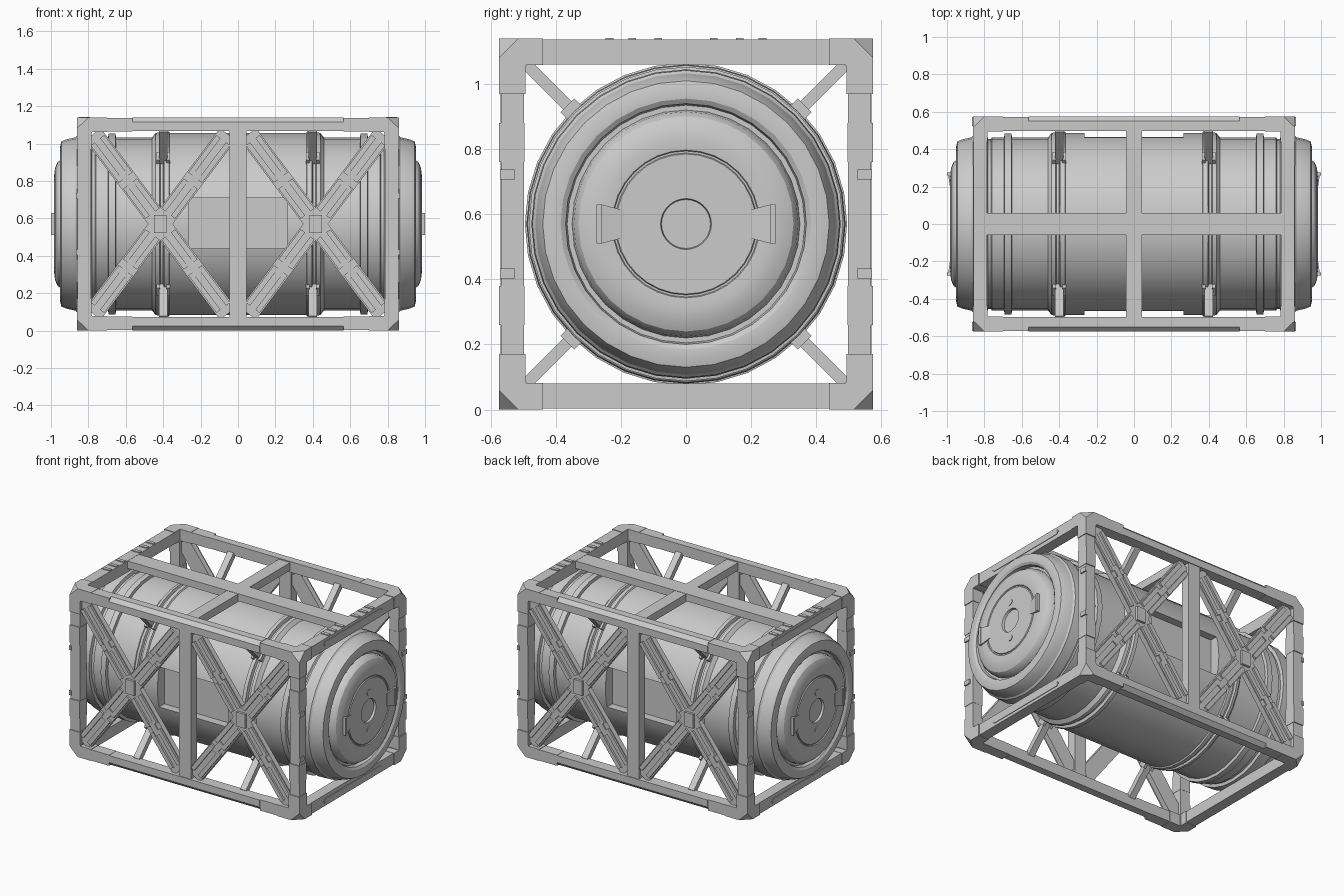
import bpy, bmesh, math
from mathutils import Matrix, Vector

if "Cube" in bpy.data.objects:
    bpy.data.objects.remove(bpy.data.objects["Cube"])

ZC = 0.57          # barrel axis height
SIDES = 32


def finish(bm, name, smooth=False):
    bmesh.ops.recalc_face_normals(bm, faces=bm.faces)
    me = bpy.data.meshes.new(name)
    bm.to_mesh(me)
    bm.free()
    ob = bpy.data.objects.new(name, me)
    bpy.context.collection.objects.link(ob)
    if smooth:
        smooth_by_angle(ob)
    return ob


def smooth_by_angle(ob):
    bpy.ops.object.select_all(action='DESELECT')
    ob.select_set(True)
    bpy.context.view_layer.objects.active = ob
    bpy.ops.object.shade_smooth_by_angle(angle=math.radians(28))


def box(bm, x0, x1, y0, y1, z0, z1, mat=Matrix()):
    m = (mat @ Matrix.Translation(((x0 + x1) / 2, (y0 + y1) / 2, (z0 + z1) / 2))
         @ Matrix.Diagonal((abs(x1 - x0), abs(y1 - y0), abs(z1 - z0), 1)))
    return bmesh.ops.create_cube(bm, size=1, matrix=m)['verts']


def revolve(name, prof):
    # closed solid of revolution about the barrel axis, profile is (x, r)
    bm = bmesh.new()
    rings = []
    for x, r in prof:
        rings.append([bm.verts.new((x, r * math.sin(2 * math.pi * i / SIDES),
                                    ZC + r * math.cos(2 * math.pi * i / SIDES))) for i in range(SIDES)])
    for a, b in zip(rings, rings[1:]):
        for i in range(SIDES):
            j = (i + 1) % SIDES
            bm.faces.new((a[i], a[j], b[j], b[i]))
    bm.faces.new(rings[0])
    bm.faces.new(rings[-1])
    return finish(bm, name)


# barrel: end cap, rolled rim, hoop, collar, centre drum
half = [(0.965, 0.075), (0.98, 0.078), (0.98, 0.215), (0.974, 0.218), (0.974, 0.224), (0.98, 0.227),
        (0.983, 0.26), (0.978, 0.30), (0.965, 0.33), (0.945, 0.345), (0.915, 0.35), (0.915, 0.365),
        (0.94, 0.37), (0.95, 0.385), (0.952, 0.41), (0.945, 0.44), (0.92, 0.452), (0.87, 0.463),
        (0.86, 0.472), (0.785, 0.475), (0.78, 0.455), (0.765, 0.455), (0.76, 0.463),
        (0.695, 0.463), (0.692, 0.483), (0.655, 0.483), (0.652, 0.463),
        (0.46, 0.463), (0.44, 0.487), (0.42, 0.49), (0.415, 0.475), (0.40, 0.475), (0.395, 0.495),
        (0.37, 0.495), (0.365, 0.486)]
barrel = revolve("barrel", half + [(-x, r) for x, r in reversed(half)])

# flat panel recess on the front and back of the drum
bm = bmesh.new()
for s in (-1, 1):
    box(bm, -0.265, 0.265, s * 0.41, s * 0.6, 0.44, 0.71)
cutter = finish(bm, "panel_cutter")
cutter.hide_render = True
mod = barrel.modifiers.new("panel", 'BOOLEAN')
mod.object = cutter
mod.operation = 'DIFFERENCE'
bpy.context.view_layer.objects.active = barrel
bpy.ops.object.modifier_apply(modifier=mod.name)
bpy.data.objects.remove(cutter)
smooth_by_angle(barrel)

# end latches and plugs
bm = bmesh.new()
for sx in (-1, 1):
    for sy in (-1, 1):
        box(bm, sx * 0.96, sx * 1.0, sy * 0.26, sy * 0.275, ZC - 0.06, ZC + 0.06)
        vs = box(bm, sx * 0.96, sx * 0.993, sy * 0.19, sy * 0.26, ZC - 0.06, ZC + 0.06)
        for v in vs:
            if abs(v.co.y) < 0.2:
                v.co.z = ZC + (v.co.z - ZC) * 0.7
                if abs(v.co.x) > 0.97:
                    v.co.x = sx * 0.983
    for dz in (-0.125, 0.125):
        bmesh.ops.create_cone(bm, cap_ends=True, segments=12, radius1=0.02, radius2=0.02, depth=0.03,
                              matrix=Matrix.Translation((sx * 0.969, 0, ZC + dz)) @ Matrix.Rotation(math.pi / 2, 4, 'Y'))
finish(bm, "end_latches")

# corner blocks: vertex cut off at each outer corner, with short sleeves
bm = bmesh.new()
for sx in (-1, 1):
    for sy in (-1, 1):
        for sz in (-1, 1):
            def P(x, y, z):
                return Vector((sx * x, sy * y, ZC + sz * z))
            pts = [P(x, y, z) for x in (0.78, 0.862) for y in (0.49, 0.575) for z in (0.485, 0.57)]
            pts.remove(P(0.862, 0.575, 0.57))
            pts += [P(0.80, 0.575, 0.57), P(0.862, 0.515, 0.57), P(0.862, 0.575, 0.51)]
            bmesh.ops.convex_hull(bm, input=[bm.verts.new(p) for p in pts])
            box(bm, sx * 0.783, sx * 0.862, sy * 0.493, sy * 0.575, ZC + sz * 0.40, ZC + sz * 0.49)
            box(bm, sx * 0.70, sx * 0.785, sy * 0.495, sy * 0.575, ZC + sz * 0.492, ZC + sz * 0.57)
            box(bm, sx * 0.783, sx * 0.862, sy * 0.44, sy * 0.495, ZC + sz * 0.488, ZC + sz * 0.57)
finish(bm, "corner_blocks")

# corner posts with wider cuffs and small lugs
bm = bmesh.new()
for sx in (-1, 1):
    for sy in (-1, 1):
        box(bm, sx * 0.787, sx * 0.857, sy * 0.497, sy * 0.568, 0.1, 1.04)
        for dz in (-1, 1):
            box(bm, sx * 0.785, sx * 0.86, sy * 0.496, sy * 0.574,
                ZC + dz * 0.19, ZC + dz * 0.31)
            box(bm, sx * 0.85, sx * 0.866, sy * 0.525, sy * 0.572, ZC + dz * 0.137, ZC + dz * 0.167)
finish(bm, "corner_posts")

# long rails, outer edge chamfered along the middle
bm = bmesh.new()
for sy in (-1, 1):
    for sz in (-1, 1):
        prof = [(0.498, 0.497), (0.575, 0.497), (0.575, 0.545), (0.55, 0.57), (0.498, 0.57)]
        pts = [bm.verts.new((x, sy * y, ZC + sz * z)) for x in (-0.565, 0.565) for y, z in prof]
        bmesh.ops.convex_hull(bm, input=pts)
        for sx in (-1, 1):
            box(bm, sx * 0.565, sx * 0.79, sy * 0.498, sy * 0.573, ZC + sz * 0.495, ZC + sz * 0.568)
finish(bm, "long_rails")

# end rails with oblong strips and tread ribs on top
bm = bmesh.new()
for sx in (-1, 1):
    for sz in (-1, 1):
        box(bm, sx * 0.785, sx * 0.857, -0.5, 0.5, ZC + sz * 0.49, ZC + sz * 0.566)
        vs = box(bm, sx * 0.85, sx * 0.861, -0.31, 0.31, ZC + sz * 0.517, ZC + sz * 0.547)
        edges = [e for e in {e for v in vs for e in v.link_edges}
                 if abs(e.verts[0].co.x - e.verts[1].co.x) > 0.005]
        bmesh.ops.bevel(bm, geom=edges, offset=0.01, segments=2, affect='EDGES')
    for y in (-0.235, -0.165, -0.085, 0.085, 0.165, 0.235):
        box(bm, sx * 0.79, sx * 0.85, y - 0.012, y + 0.012, 1.12, 1.142)
finish(bm, "end_rails")

# top cross beams and side centre posts
bm = bmesh.new()
box(bm, -0.79, 0.79, -0.06, 0.06, 1.085, 1.135)
box(bm, -0.043, 0.043, -0.5, 0.5, 1.08, 1.133)
for sy in (-1, 1):
    box(bm, -0.045, 0.045, sy * 0.505, sy * 0.57, 0.07, 1.07)
finish(bm, "centre_beams")

# crossed side braces with raised strips
bm = bmesh.new()
ang = math.atan2(0.985, 0.74)
for sy in (-1, 1):
    for cx in (-0.415, 0.415):
        C = Matrix.Translation((cx, 0, ZC))
        for a in (ang, -ang):
            m = C @ Matrix.Rotation(a, 4, 'Y')
            box(bm, -0.6, 0.6, sy * 0.515, sy * 0.55, -0.053, 0.053, m)
            for t in (-1, 1):
                for k in (-1, 1):
                    for t0, t1 in ((0.07, 0.27), (0.31, 0.56)):
                        box(bm, t * t0, t * t1, sy * 0.545, sy * 0.563, k * 0.018, k * 0.046, m)
                box(bm, t * 0.25, t * 0.34, sy * 0.545, sy * 0.557, -0.02, 0.02, m)
        box(bm, -0.033, 0.033, sy * 0.54, sy * 0.566, -0.048, 0.048, C)
finish(bm, "side_braces")

# diagonal struts holding the collars, with forked feet
bm = bmesh.new()
for cx in (-0.4, 0.4):
    for q in range(4):
        m = Matrix.Translation((cx, 0, ZC)) @ Matrix.Rotation(math.pi / 4 + q * math.pi / 2, 4, 'X')
        box(bm, -0.022, 0.022, -0.018, 0.018, 0.46, 0.715, m)
        for s in (-1, 1):
            box(bm, s * 0.018, s * 0.036, -0.03, 0.03, 0.46, 0.515, m)
finish(bm, "collar_struts")
